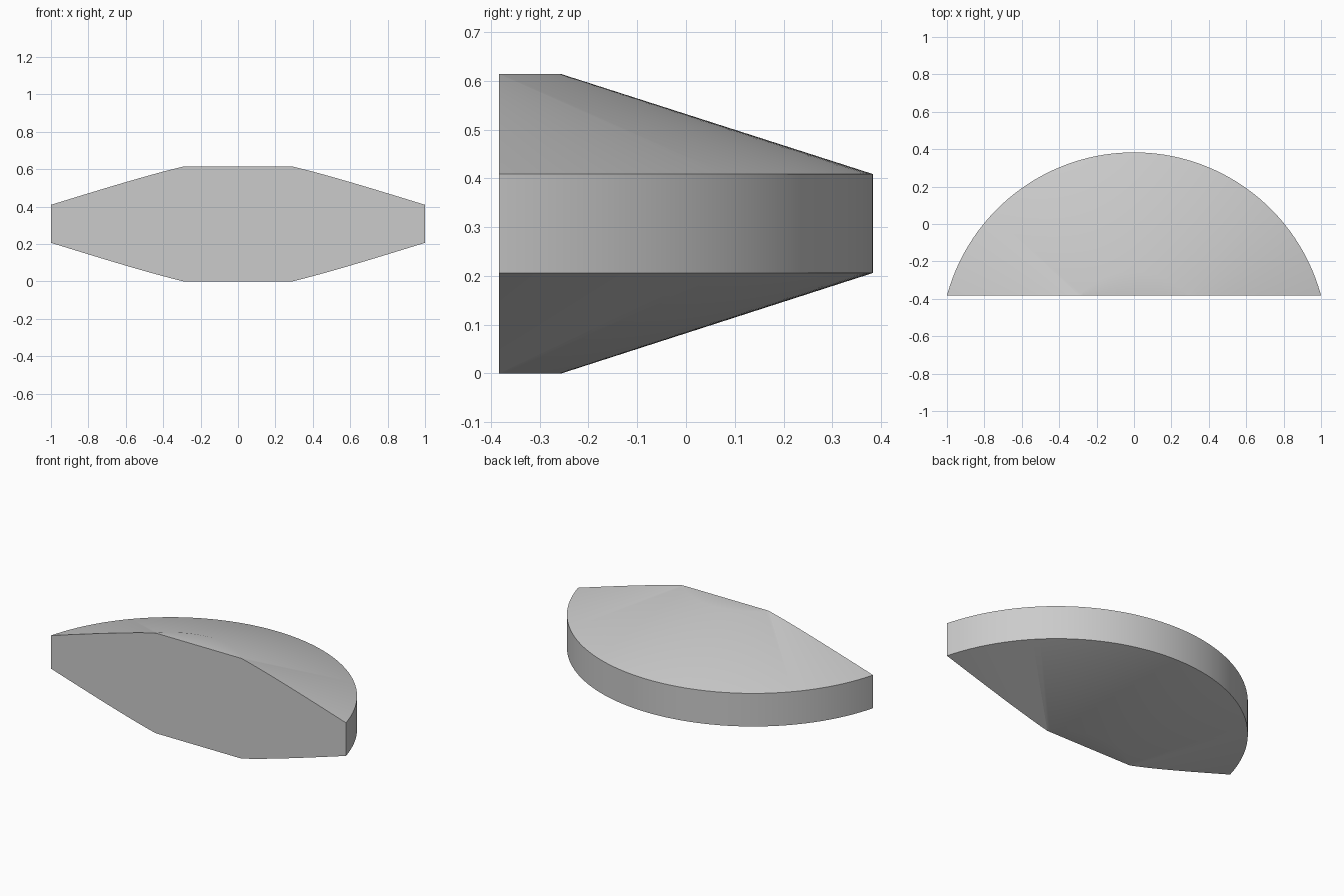
import bpy, bmesh
from math import pi, radians
from mathutils import Vector

default = bpy.data.objects.get("Cube")
if default:
    bpy.data.objects.remove(default, do_unlink=True)

AXIS_Y = -0.653      # centre of the full disc
FRONT_Y = -0.383     # flat front cut
RIM_R, FLAT_R = 1.036, 0.397
HEIGHT, RIM_LOW, RIM_HIGH = 0.614, 0.206, 0.409

# Half section of the disc: flat centre, cone, vertical rim, cone, flat centre
profile = [(0, 0), (FLAT_R, 0), (RIM_R, RIM_LOW),
           (RIM_R, RIM_HIGH), (FLAT_R, HEIGHT), (0, HEIGHT)]

# Turn the section into a full disc
bm = bmesh.new()
verts = [bm.verts.new((0, AXIS_Y + r, z)) for r, z in profile]
edges = [bm.edges.new(pair) for pair in zip(verts, verts[1:])]
bmesh.ops.spin(bm, geom=verts + edges, cent=(0, AXIS_Y, 0), axis=(0, 0, 1),
               angle=2 * pi, steps=160, use_duplicate=False)
bmesh.ops.remove_doubles(bm, verts=bm.verts[:], dist=0.0005)

# Slice off the front and close it with one flat face
cut = bmesh.ops.bisect_plane(bm, geom=bm.verts[:] + bm.edges[:] + bm.faces[:],
                             plane_co=Vector((0, FRONT_Y, 0)),
                             plane_no=Vector((0, -1, 0)), clear_outer=True)
rim = [e for e in cut["geom_cut"] if isinstance(e, bmesh.types.BMEdge)]
bmesh.ops.holes_fill(bm, edges=rim, sides=0)
bmesh.ops.recalc_face_normals(bm, faces=bm.faces[:])

mesh = bpy.data.meshes.new("disc_segment")
bm.to_mesh(mesh)
bm.free()
body = bpy.data.objects.new("disc_segment", mesh)
bpy.context.collection.objects.link(body)

# Plain grey material
grey = bpy.data.materials.new("light_grey")
grey.use_nodes = True
colour = (0.6, 0.6, 0.6, 1)
grey.diffuse_color = colour
grey.node_tree.nodes["Principled BSDF"].inputs["Base Color"].default_value = colour
mesh.materials.append(grey)

# Smooth cones with crisp rim and front edges
bpy.ops.object.select_all(action="DESELECT")
body.select_set(True)
bpy.context.view_layer.objects.active = body
bpy.ops.object.shade_smooth_by_angle(angle=radians(30))
